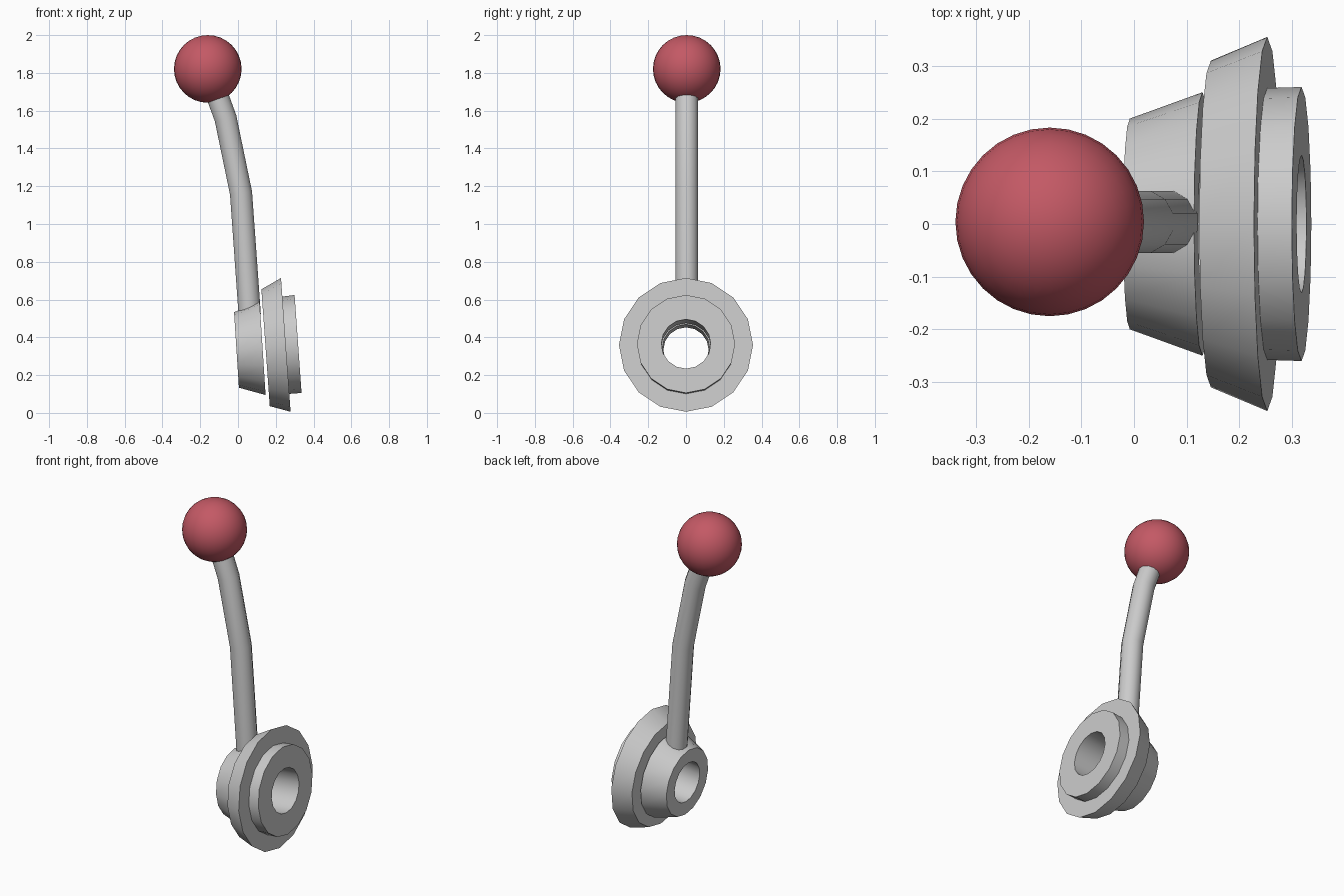
import bpy, bmesh
from math import sin, cos, pi, radians
from mathutils import Vector

if "Cube" in bpy.data.objects:
    bpy.data.objects.remove(bpy.data.objects["Cube"])


def skin(name, rings, loop=False):
    """Join successive rings of points into one surface; loop closes it, else cap the ends."""
    bm = bmesh.new()
    vs = [[bm.verts.new(p) for p in ring] for ring in rings]
    n = len(vs[0])
    pairs = list(zip(vs, vs[1:]))
    if loop:
        pairs.append((vs[-1], vs[0]))
    else:
        bm.faces.new(vs[0])
        bm.faces.new(vs[-1])
    for a, b in pairs:
        for i in range(n):
            j = (i + 1) % n
            bm.faces.new((a[i], a[j], b[j], b[i]))
    bmesh.ops.recalc_face_normals(bm, faces=bm.faces[:])
    me = bpy.data.meshes.new(name)
    bm.to_mesh(me)
    bm.free()
    ob = bpy.data.objects.new(name, me)
    bpy.context.collection.objects.link(ob)
    smooth(ob)
    return ob


def smooth(ob):
    bpy.ops.object.select_all(action='DESELECT')
    ob.select_set(True)
    bpy.context.view_layer.objects.active = ob
    bpy.ops.object.shade_smooth_by_angle(angle=radians(32))


def collar(name, profile, tilt, sides=16):
    """Tilted turned part along x; profile points are (centre x, centre z, radius)."""
    t = radians(tilt)
    angles = [2 * pi * i / sides for i in range(sides)]
    skin(name, [[(x - r * cos(a) * sin(t), r * sin(a), z + r * cos(a) * cos(t))
                 for a in angles] for x, z, r in profile], loop=True)


# Tapered hub that carries the rod
collar("hub", [(-0.008, 0.333, 0.20), (0.130, 0.344, 0.25),
               (0.130, 0.344, 0.125), (-0.008, 0.333, 0.12)], 3.7)

# Wide bevelled flange with a stepped outer ring
collar("flange", [(0.146, 0.345, 0.31), (0.253, 0.360, 0.355), (0.253, 0.358, 0.258),
                  (0.318, 0.365, 0.26), (0.318, 0.365, 0.131), (0.146, 0.345, 0.131)], 4.1)

# Bent rod
Y, R, SIDES = 0.004, 0.061, 12
path = [Vector(p) for p in ((0.062, Y, 0.52), (0.016, Y, 1.164),
                            (-0.066, Y, 1.56), (-0.15, Y, 1.79))]
rings = []
for i, p in enumerate(path):
    d = Vector()
    if i > 0:
        d += (p - path[i - 1]).normalized()
    if i < len(path) - 1:
        d += (path[i + 1] - p).normalized()
    d.normalize()
    side = Vector((0, 1, 0))
    out = side.cross(d)
    rings.append([p + R * (cos(a) * out + sin(a) * side)
                  for a in (2 * pi * (k + 0.5) / SIDES for k in range(SIDES))])
skin("rod", rings)

# Red ball knob
bpy.ops.mesh.primitive_uv_sphere_add(segments=32, ring_count=16, radius=0.179,
                                     location=(-0.16, Y, 1.821))
knob = bpy.context.object
knob.name = "knob"
smooth(knob)
red = bpy.data.materials.new("red")
red.diffuse_color = (0.55, 0.10, 0.13, 1)
red.use_nodes = True
red.node_tree.nodes["Principled BSDF"].inputs["Base Color"].default_value = red.diffuse_color
knob.data.materials.append(red)
